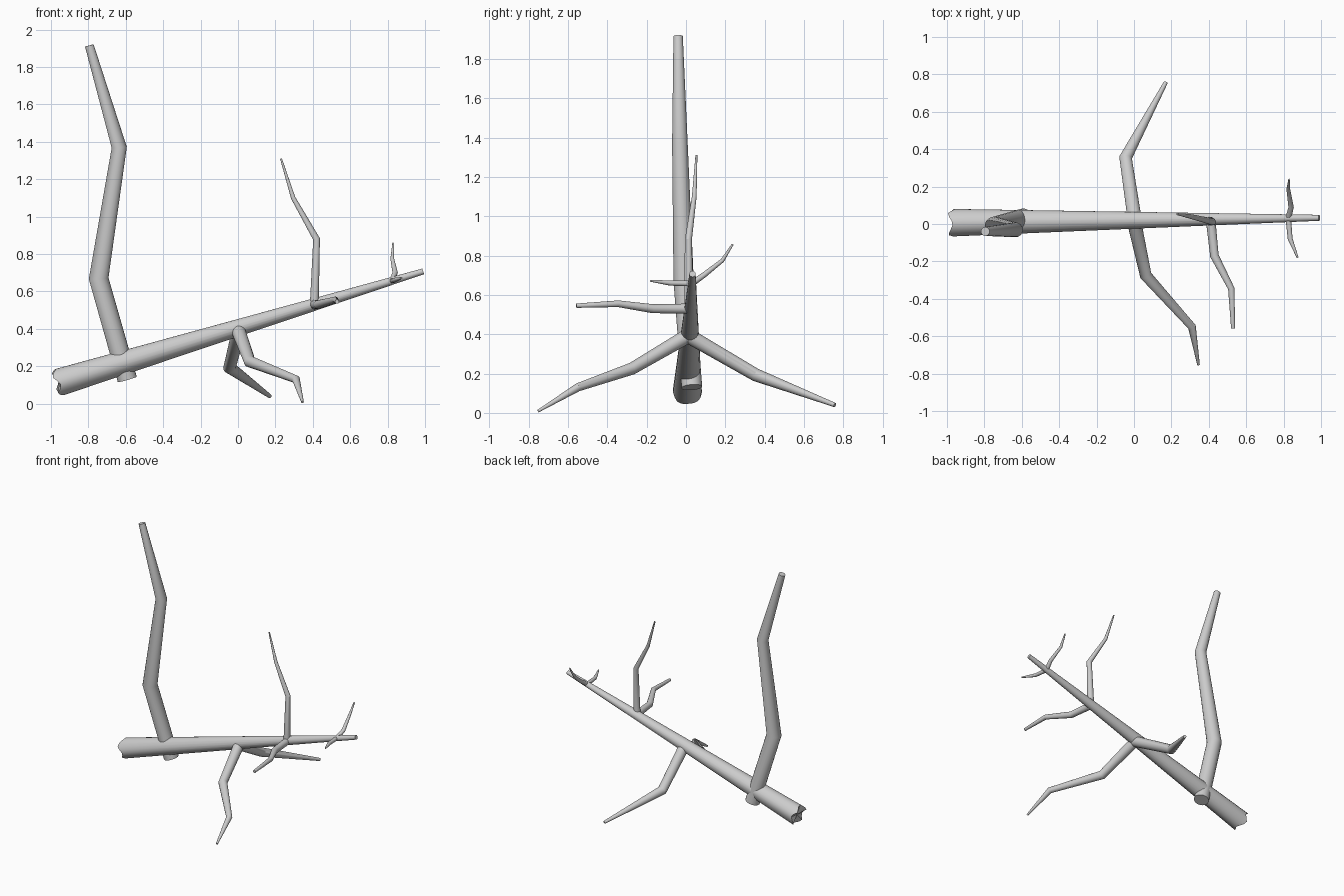
import bpy, bmesh, math
from mathutils import Vector

if "Cube" in bpy.data.objects:
    bpy.data.objects.remove(bpy.data.objects["Cube"])

SIDES = 20


def limb(name, pts, radii, jag=None):
    """Tapered tube along a bent path, mitred at each bend and capped at both ends."""
    pts = [Vector(p) for p in pts]
    dirs = [(b - a).normalized() for a, b in zip(pts, pts[1:])]
    dirs.append(dirs[-1])
    bm = bmesh.new()
    u = dirs[0].orthogonal().normalized()
    rings = []
    for i, (p, r) in enumerate(zip(pts, radii)):
        d = dirs[max(i - 1, 0)]
        mitre = (d + dirs[i]).normalized()
        v = d.cross(u)
        ring = []
        for k in range(SIDES):
            a = math.tau * k / SIDES
            off = (u * math.cos(a) + v * math.sin(a)) * r
            off -= d * (off.dot(mitre) / d.dot(mitre))
            if i == 0 and jag:
                off += d * jag[k % len(jag)]
            ring.append(bm.verts.new(p + off))
        rings.append(ring)
        u = d.rotation_difference(dirs[i]) @ u
    for lo, hi in zip(rings, rings[1:]):
        for k in range(SIDES):
            j = (k + 1) % SIDES
            bm.faces.new((lo[k], lo[j], hi[j], hi[k]))
    # end caps as fans, so a broken end may be uneven
    for ring, shift in ((rings[0], 0.01 if jag else 0), (rings[-1], 0)):
        c = sum((w.co for w in ring), Vector()) / SIDES + dirs[0] * shift
        mid = bm.verts.new(c)
        for k in range(SIDES):
            bm.faces.new((ring[k], mid, ring[(k + 1) % SIDES]))
    bmesh.ops.recalc_face_normals(bm, faces=bm.faces)
    mesh = bpy.data.meshes.new(name)
    bm.to_mesh(mesh)
    bm.free()
    ob = bpy.data.objects.new(name, mesh)
    bpy.context.collection.objects.link(ob)
    bpy.ops.object.select_all(action='DESELECT')
    ob.select_set(True)
    bpy.context.view_layer.objects.active = ob
    bpy.ops.object.shade_smooth_by_angle(angle=math.radians(30))


# main bough with a snapped lower end
limb("main_bough", [(-0.965, 0.007, 0.112), (0.99, 0.033, 0.707)], [0.074, 0.016],
     jag=[-0.014, -0.004, 0.012, 0.016, 0.004, -0.01, -0.016, 0.0, 0.012, 0.004])

# thick upright limb, its root poking out underneath
limb("upright_limb", [(-0.592, 0.03, 0.13), (-0.745, -0.012, 0.67),
                      (-0.635, -0.031, 1.37), (-0.795, -0.04, 1.915)],
     [0.053, 0.052, 0.04, 0.024])

# two drooping branches at the middle
limb("front_branch", [(0.0, 0.015, 0.395), (0.063, -0.275, 0.225),
                      (0.31, -0.55, 0.13), (0.345, -0.752, 0.009)],
     [0.038, 0.031, 0.021, 0.007])
limb("back_branch", [(0.005, 0.015, 0.39), (-0.045, 0.355, 0.193), (0.17, 0.757, 0.04)],
     [0.038, 0.033, 0.011])

# upright and sideways branches further along
limb("upright_branch", [(0.408, 0.015, 0.53), (0.42, 0.012, 0.88),
                        (0.295, 0.042, 1.10), (0.23, 0.053, 1.31)],
     [0.024, 0.018, 0.012, 0.005])
limb("side_branch", [(0.41, 0.02, 0.53), (0.43, -0.17, 0.53),
                     (0.52, -0.345, 0.555), (0.53, -0.558, 0.545)],
     [0.026, 0.023, 0.017, 0.011])

# twigs near the tip
limb("back_twig", [(0.825, 0.03, 0.658), (0.84, 0.09, 0.70),
                   (0.825, 0.185, 0.775), (0.83, 0.238, 0.858)],
     [0.016, 0.014, 0.01, 0.005])
limb("front_twig", [(0.825, 0.03, 0.658), (0.835, -0.08, 0.66), (0.875, -0.18, 0.672)],
     [0.015, 0.013, 0.005])
